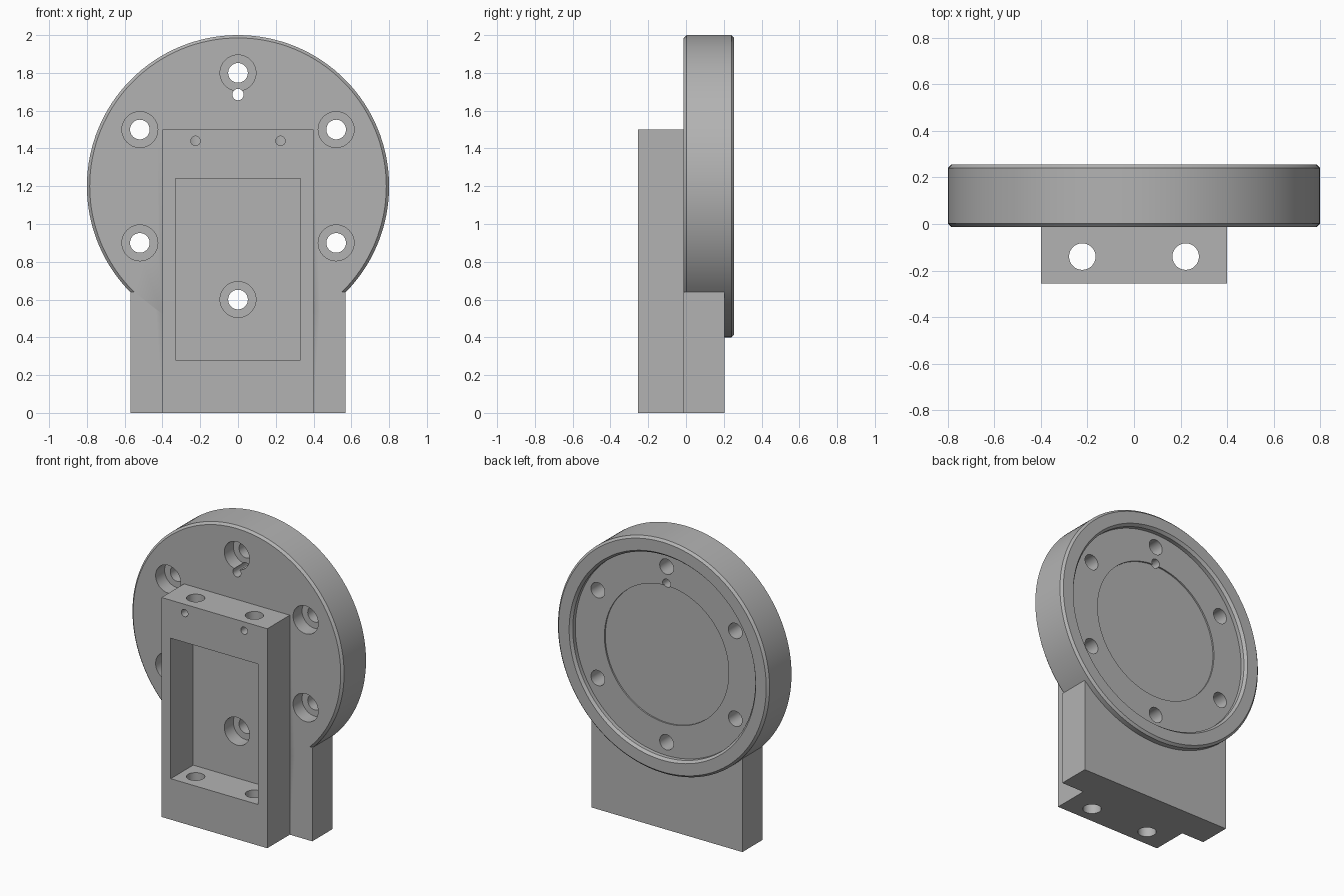
import bpy, bmesh, math
from mathutils import Matrix, Vector

cube = bpy.data.objects.get("Cube")
if cube:
    bpy.data.objects.remove(cube, do_unlink=True)

grey = bpy.data.materials.new("machined grey")
grey.use_nodes = True
colour = (0.45, 0.45, 0.45, 1)
grey.diffuse_color = colour
grey.node_tree.nodes["Principled BSDF"].inputs["Base Color"].default_value = colour

FRONT, BACK, CENTRE = -0.012, 0.255, 1.2


def add_object(name, bm):
    bmesh.ops.recalc_face_normals(bm, faces=bm.faces)
    mesh = bpy.data.meshes.new(name)
    bm.to_mesh(mesh)
    bm.free()
    mesh.materials.append(grey)
    obj = bpy.data.objects.new(name, mesh)
    bpy.context.collection.objects.link(obj)
    return obj


def box(name, x, y0, y1, z0, z1):
    bm = bmesh.new()
    size = Matrix.Diagonal((2 * x, y1 - y0, z1 - z0, 1))
    place = Matrix.Translation((0, (y0 + y1) / 2, (z0 + z1) / 2))
    bmesh.ops.create_cube(bm, size=1, matrix=place @ size)
    return add_object(name, bm)


def lathe(name, profile, place, steps):
    """Spin (radius, height) points around the local z axis."""
    bm = bmesh.new()
    verts = [bm.verts.new((r, 0, h)) for r, h in profile]
    edges = [bm.edges.new(pair) for pair in zip(verts, verts[1:])]
    bmesh.ops.spin(bm, geom=verts + edges, cent=(0, 0, 0), axis=(0, 0, 1),
                   angle=math.tau, steps=steps)
    bmesh.ops.remove_doubles(bm, verts=bm.verts, dist=1e-5)
    bmesh.ops.dissolve_limit(bm, angle_limit=0.001, verts=bm.verts, edges=bm.edges)
    bmesh.ops.transform(bm, matrix=place, verts=bm.verts)
    return add_object(name, bm)


def along_y(x, z):
    # local z becomes world y
    return Matrix.Translation((x, 0, z)) @ Matrix.Rotation(-math.pi / 2, 4, 'X')


def pin(name, r, start, end, place):
    return lathe(name, [(0, start), (r, start), (r, end), (0, end)], place, 32)


def combine(target, other, operation):
    mod = target.modifiers.new(operation.lower(), 'BOOLEAN')
    mod.operation, mod.object, mod.solver = operation, other, 'EXACT'
    bpy.context.view_layer.objects.active = target
    bpy.ops.object.modifier_apply(modifier=mod.name)
    bpy.data.objects.remove(other, do_unlink=True)


# Round flange with chamfered rims and a stepped recess in the back
bevel, rim = 0.015, 0.8
flange = lathe("flange_bracket", [
    (0, 0.2), (0.47, 0.2), (0.47, 0.21), (0.69, 0.21), (0.69, 0.237),
    (0.705, BACK), (rim - bevel, BACK), (rim, BACK - bevel),
    (rim, FRONT + bevel), (rim - bevel, FRONT), (0, FRONT)],
    along_y(0, CENTRE), 128)

# Foot plate and the raised clamp block
combine(flange, box("foot_plate", 0.57, FRONT, 0.205, 0, 0.64), 'UNION')
combine(flange, box("clamp_block", 0.4, -0.255, 0.1, 0, 1.5), 'UNION')

# Pocket in the clamp block
combine(flange, box("pocket", 0.33, -0.4, FRONT, 0.28, 1.24), 'DIFFERENCE')

# Ring of six counterbored bolt holes
for i in range(6):
    a = math.radians(90 + 60 * i)
    place = along_y(0.6 * math.cos(a), CENTRE + 0.6 * math.sin(a))
    bolt = lathe("bolt_hole", [(0, -0.1), (0.095, -0.1), (0.095, 0.085),
                               (0.052, 0.085), (0.052, 0.4), (0, 0.4)], place, 40)
    combine(flange, bolt, 'DIFFERENCE')

# Locating pin hole
combine(flange, pin("locating_hole", 0.03, -0.1, 0.4, along_y(0, 1.685)), 'DIFFERENCE')

# Upright rod holes and the set screw holes that meet them
for side in (-1, 1):
    rod = pin("rod_hole", 0.057, -0.1, 1.6, Matrix.Translation((side * 0.222, -0.14, 0)))
    combine(flange, rod, 'DIFFERENCE')
    screw = pin("set_screw_hole", 0.025, -0.4, -0.14, along_y(side * 0.225, 1.44))
    combine(flange, screw, 'DIFFERENCE')

# Smooth the round walls, keep machined edges sharp
bpy.ops.object.select_all(action='DESELECT')
flange.select_set(True)
bpy.context.view_layer.objects.active = flange
bpy.ops.object.shade_smooth_by_angle(angle=math.radians(30))
